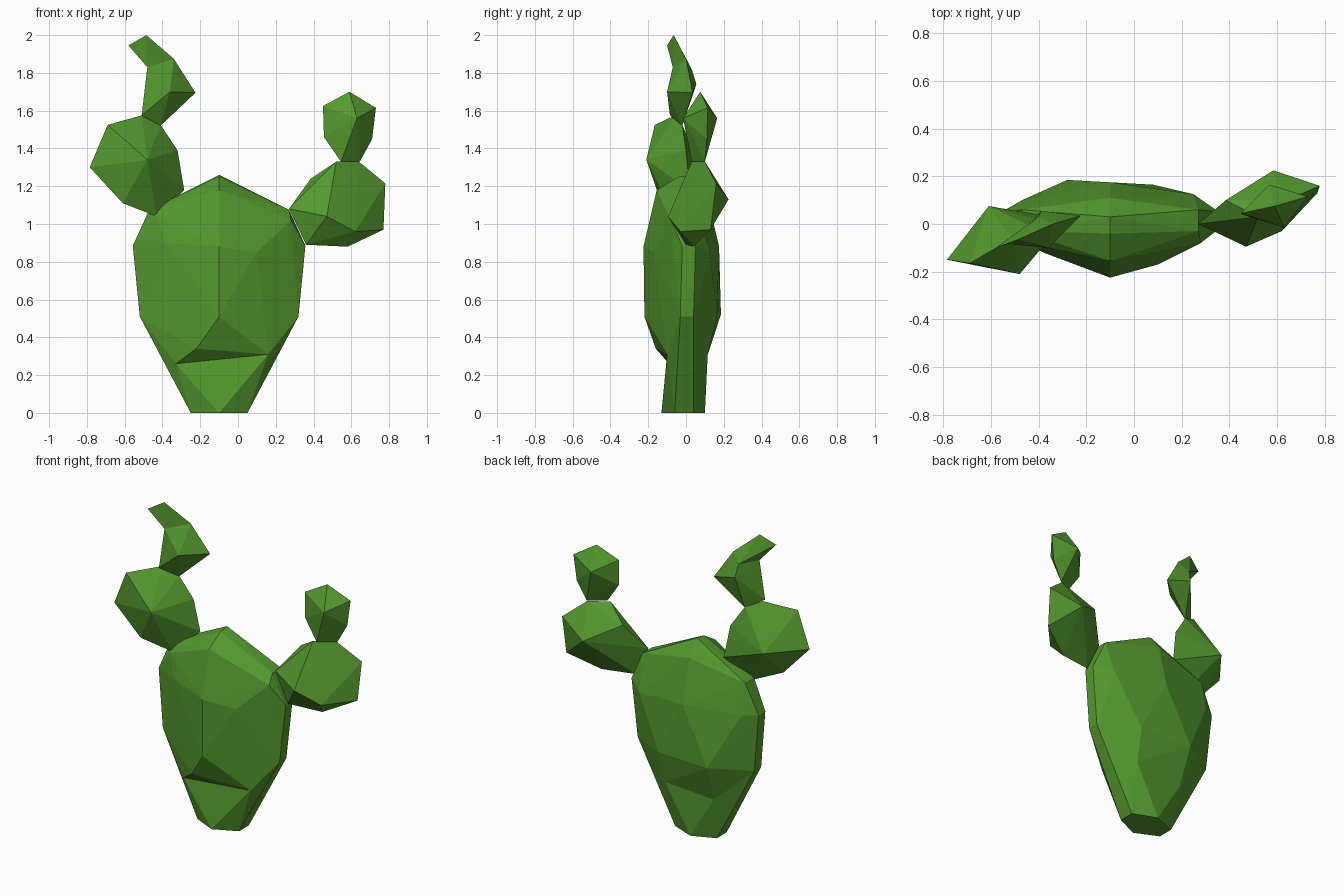
import bpy, bmesh

green = bpy.data.materials.new("cactus green")
green.diffuse_color = (0.09, 0.32, 0.028, 1)


def faceted(name, *lobes):
    """Flat-shaded pad: each lobe is the convex hull of a few corner points."""
    bm = bmesh.new()
    for pts in lobes:
        verts = [bm.verts.new(p) for p in pts]
        res = bmesh.ops.convex_hull(bm, input=verts)
        junk = {v for v in res["geom_interior"] + res["geom_unused"]
                if isinstance(v, bmesh.types.BMVert)}
        bmesh.ops.delete(bm, geom=list(junk), context='VERTS')
    bmesh.ops.recalc_face_normals(bm, faces=bm.faces[:])
    me = bpy.data.meshes.new(name)
    bm.to_mesh(me)
    bm.free()
    me.materials.append(green)
    ob = bpy.data.objects.new(name, me)
    bpy.context.collection.objects.link(ob)
    return ob


def rim(rows):
    """Narrow edge band of the trunk, mirrored about x = -0.1."""
    return [(-0.1 + s * w, y, z) for w, y0, y1, z in rows
            for s in (-1, 1) for y in (y0, y1)]


# Trunk: wide pad overhanging a tapered foot
shoulder = rim([(0.42, -0.03, 0.04, 0.51), (0.457, -0.02, 0.05, 0.885),
                (0.37, -0.03, 0.06, 1.075)])
foot_rim = rim([(0.15, -0.06, 0.04, 0), (0.42, -0.03, 0.04, 0.51)])
fold = [(-0.33, -0.09, 0.26), (0.16, -0.10, 0.31)]
low_back = [(-0.27, 0.10, 0.28), (0.07, 0.115, 0.31)]
front = [(-0.22, -0.16, 0.34), (-0.1, -0.22, 0.51), (-0.1, -0.225, 0.88),
         (-0.1, -0.155, 1.18), (0.1, -0.17, 0.85), (-0.38, -0.12, 0.9),
         (0.28, -0.08, 1.02), (-0.43, -0.08, 1.04)]
back = [(-0.28, 0.185, 0.52), (-0.1, 0.175, 0.88), (0.08, 0.165, 0.52),
        (0.25, 0.125, 0.85), (-0.47, 0.10, 0.88), (-0.1, 0.11, 1.16)]
crown = [(-0.1, 0.03, 1.26), (-0.1, -0.04, 1.25)]
faceted("trunk",
        shoulder + fold + low_back + front + back + crown,
        foot_rim + fold + low_back + [(-0.1, -0.13, 0), (-0.1, 0.10, 0)])

# Left arm pad
faceted("left_arm", [
    (-0.43, -0.06, 1.04), (-0.61, -0.13, 1.11), (-0.785, -0.15, 1.30),
    (-0.69, -0.165, 1.525), (-0.51, -0.06, 1.575), (-0.41, -0.02, 1.525),
    (-0.32, 0.0, 1.39), (-0.285, 0.02, 1.18),
    (-0.48, -0.21, 1.34), (-0.61, 0.075, 1.31)])

# Left tip: bent pad with a hooked end
bend = [(-0.48, -0.07, 1.83), (-0.34, 0.0, 1.875), (-0.40, 0.03, 1.82)]
faceted("left_tip",
        bend + [(-0.51, -0.085, 1.575), (-0.41, -0.02, 1.52),
                (-0.225, 0.035, 1.695), (-0.36, -0.1, 1.70),
                (-0.39, 0.055, 1.74)],
        bend + [(-0.58, -0.1, 1.945), (-0.485, -0.065, 2.0)])

# Right arm pad
faceted("right_arm", [
    (0.27, 0.0, 1.08), (0.385, 0.10, 1.24), (0.52, 0.03, 1.33),
    (0.64, 0.10, 1.33), (0.78, 0.16, 1.215), (0.77, 0.13, 0.97),
    (0.58, 0.04, 0.88), (0.36, 0.0, 0.89), (0.62, -0.03, 0.96),
    (0.47, -0.095, 1.04), (0.585, 0.225, 1.13)])

# Right tip: small bud
faceted("right_tip", [
    (0.545, 0.03, 1.33), (0.645, 0.10, 1.33), (0.455, 0.04, 1.46),
    (0.45, 0.045, 1.625), (0.59, 0.075, 1.70), (0.73, 0.115, 1.615),
    (0.71, 0.11, 1.45), (0.63, -0.015, 1.56), (0.57, 0.165, 1.56)])
